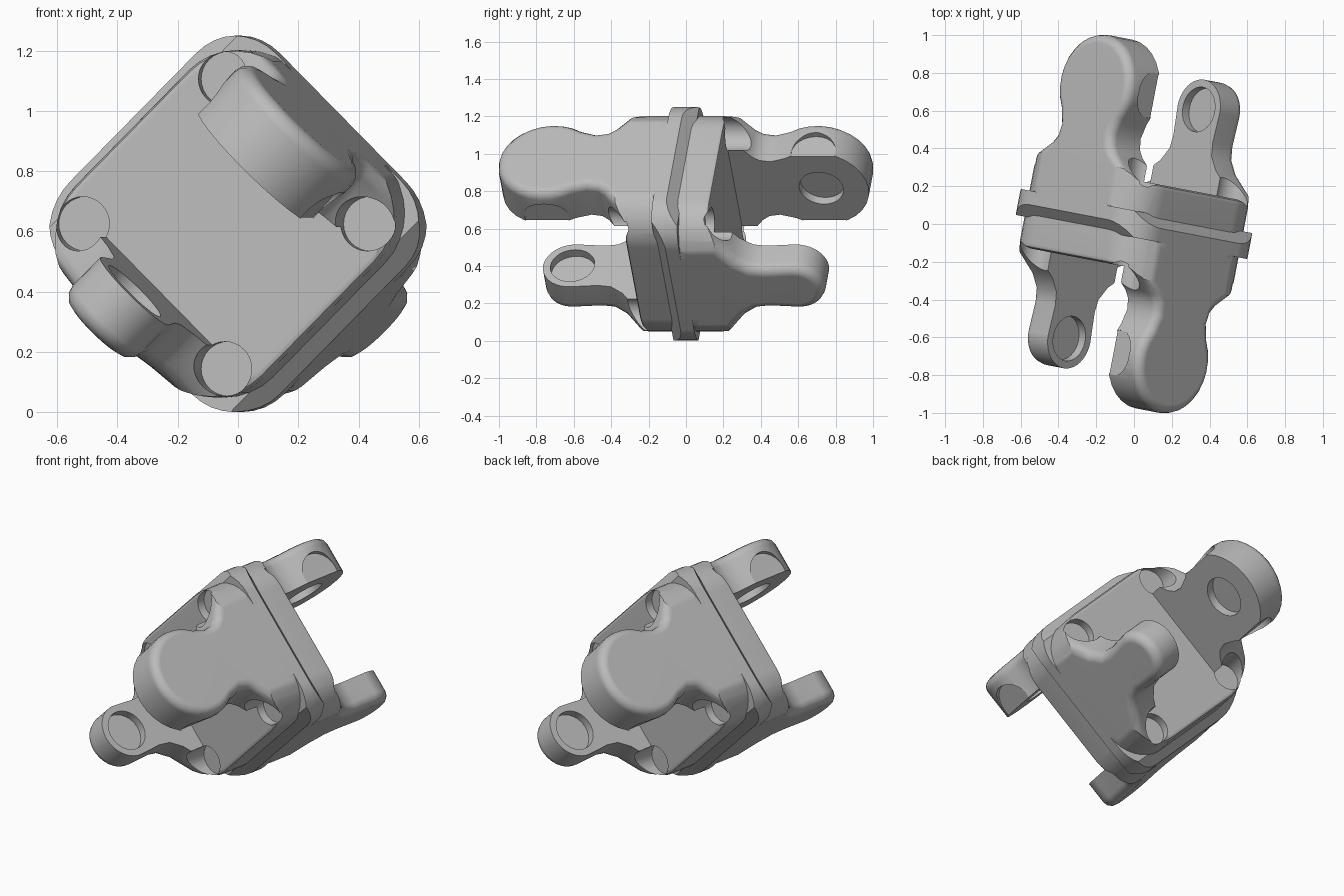
import bpy, bmesh
from math import sin, cos, pi, radians, sqrt, asin
from mathutils import Matrix, Vector

cube = bpy.data.objects.get("Cube")
if cube:
    bpy.data.objects.remove(cube)

steel = bpy.data.materials.new("steel_grey")
steel.use_nodes = True
grey = (0.5, 0.5, 0.5, 1)
steel.diffuse_color = grey
steel.node_tree.nodes["Principled BSDF"].inputs["Base Color"].default_value = grey


def new_object(name, bm):
    bmesh.ops.recalc_face_normals(bm, faces=bm.faces)
    mesh = bpy.data.meshes.new(name)
    bm.to_mesh(mesh)
    bm.free()
    mesh.materials.append(steel)
    ob = bpy.data.objects.new(name, mesh)
    bpy.context.collection.objects.link(ob)
    return ob


def rounded_rect(hx, hy, r, steps=8):
    pts = []
    for k, (sx, sy) in enumerate([(1, 1), (-1, 1), (-1, -1), (1, -1)]):
        for i in range(steps + 1):
            a = (k + i / steps) * pi / 2
            pts.append((sx * (hx - r) + r * cos(a), sy * (hy - r) + r * sin(a)))
    return pts


def loft(name, sections):
    """Skin equal-length closed rings of 3D points and cap the ends."""
    bm = bmesh.new()
    rings = [[bm.verts.new(p) for p in ring] for ring in sections]
    n = len(rings[0])
    for a, b in zip(rings, rings[1:]):
        for i in range(n):
            j = (i + 1) % n
            bm.faces.new((a[i], a[j], b[j], b[i]))
    bm.faces.new(rings[0][::-1])
    bm.faces.new(rings[-1])
    return new_object(name, bm)


def block(name, radius, layers):
    return loft(name, [[(x, y, z) for x, y in rounded_rect(hx, hy, radius)]
                       for hx, hy, z in layers])


def cylinder(name, centre, radius, depth, axis="Z"):
    bm = bmesh.new()
    turn = {"Z": Matrix(), "Y": Matrix.Rotation(pi / 2, 4, "X"),
            "X": Matrix.Rotation(pi / 2, 4, "Y")}[axis]
    bmesh.ops.create_cone(bm, cap_ends=True, segments=32, radius1=radius,
                          radius2=radius, depth=depth,
                          matrix=Matrix.Translation(centre) @ turn)
    return new_object(name, bm)


def combine(ob, tool, operation):
    mod = ob.modifiers.new(operation.lower(), "BOOLEAN")
    mod.operation, mod.object, mod.solver = operation, tool, "EXACT"
    bpy.context.view_layer.objects.active = ob
    bpy.ops.object.modifier_apply(modifier=mod.name)
    bpy.data.objects.remove(tool)


def arm(name, root, centre, radius, inner, outer, bevel):
    """Plate with a flared root and a round lobe, softened on its outer face."""
    neck = root[-1][0] + 0.01
    start = -pi / 2 + asin(min(neck / radius, 1))
    steps = 20
    arc = [(radius * cos(start + (pi - 2 * start) * i / steps),
            centre + radius * sin(start + (pi - 2 * start) * i / steps))
           for i in range(steps + 1)]
    outline = root + arc + [(-x, z) for x, z in reversed(root)]
    ob = loft(name, [[(x, y, z) for x, z in outline] for y in (inner, outer)])
    bm = bmesh.new()
    bm.from_mesh(ob.data)
    rim = [e for e in bm.edges if all(abs(v.co.y - outer) < 1e-4 for v in e.verts)]
    bmesh.ops.bevel(bm, geom=rim, offset=bevel, segments=3, profile=0.5,
                    affect="EDGES")
    bmesh.ops.recalc_face_normals(bm, faces=bm.faces)
    bm.to_mesh(ob.data)
    bm.free()
    # Keep the flare within the rounded body outline
    limit = block("arm_limit", 0.25, [(0.447, 0.51, 0), (0.447, 0.51, 1.2)])
    combine(ob, limit, "INTERSECT")
    return ob


# Half flange, with a sloping cut along two opposite sides
half = block("front_yoke", 0.2, [(0.5, 0.5, 0), (0.5, 0.5, 0.07)])
bm = bmesh.new()
bm.from_mesh(half.data)
for side in (-1, 1):
    bmesh.ops.bisect_plane(bm, geom=bm.verts[:] + bm.edges[:] + bm.faces[:],
                           plane_co=(side * 0.5, 0, 0.003),
                           plane_no=(side * 0.055, 0, 0.055), clear_outer=True)
    bmesh.ops.holes_fill(bm, edges=[e for e in bm.edges if e.is_boundary])
bmesh.ops.recalc_face_normals(bm, faces=bm.faces)
bm.to_mesh(half.data)
bm.free()

# Body block, flush with the flange on the arm sides
combine(half, block("body", 0.23, [(0.45, 0.5, 0.02), (0.45, 0.5, 0.205),
                                   (0.442, 0.5, 0.222), (0.425, 0.5, 0.23)]),
        "UNION")

# Large arm, with a blind pin hole inside and hollows on its rim
big = arm("large_arm", [(0.5, 0.05), (0.43, 0.2), (0.33, 0.28), (0.24, 0.35),
                        (0.21, 0.39), (0.2, 0.45), (0.215, 0.5)],
          0.685, 0.272, 0.27, 0.5, 0.05)
combine(big, cylinder("pin_hole", (0, 0.27, 0.7), 0.12, 0.1, "Y"), "DIFFERENCE")
for side in (-1, 1):
    combine(big, cylinder("rim_hollow", (side * 0.28, 0.3, 0.685), 0.12, 0.08, "X"),
            "DIFFERENCE")

# Small arm on the opposite side
small = arm("small_arm", [(0.5, 0.05), (0.43, 0.2), (0.34, 0.26), (0.21, 0.36),
                          (0.16, 0.43), (0.15, 0.5)],
            0.66, 0.16, -0.315, -0.5, 0.055)
combine(small, cylinder("pin_hole", (0, -0.315, 0.66), 0.12, 0.1, "Y"), "DIFFERENCE")

for part in (big, small):
    combine(half, part, "UNION")

# Bolt seats in the four corners
for sx in (-1, 1):
    for sy in (-1, 1):
        combine(half, cylinder("bolt_seat", (sx * 0.34, sy * 0.34, 0.33), 0.09, 0.3),
                "DIFFERENCE")

# Stand the half on its corner, slightly turned, and add its opposite
turn = radians(10.8)
across = Vector((cos(turn), -sin(turn), 0))
up = Vector((0, 0, 1))
q = (across - up) / sqrt(2)
p = (across + up) / sqrt(2)
n = Vector((-sin(turn), -cos(turn), 0))
place = Matrix((q, p, n)).transposed().to_4x4()
place.translation = (0, 0, 0.625)
half.data.transform(place)

back = half.copy()
back.data = half.data.copy()
back.name = "back_yoke"
bpy.context.collection.objects.link(back)
back.data.transform(Matrix.Rotation(pi, 4, "Z"))

# Smooth shading that keeps the large faces flat
for ob in (half, back):
    bpy.ops.object.select_all(action="DESELECT")
    ob.select_set(True)
    bpy.context.view_layer.objects.active = ob
    bpy.ops.object.shade_smooth_by_angle(angle=radians(32))
    weighted = ob.modifiers.new("weighted_normals", "WEIGHTED_NORMAL")
    weighted.keep_sharp = True
